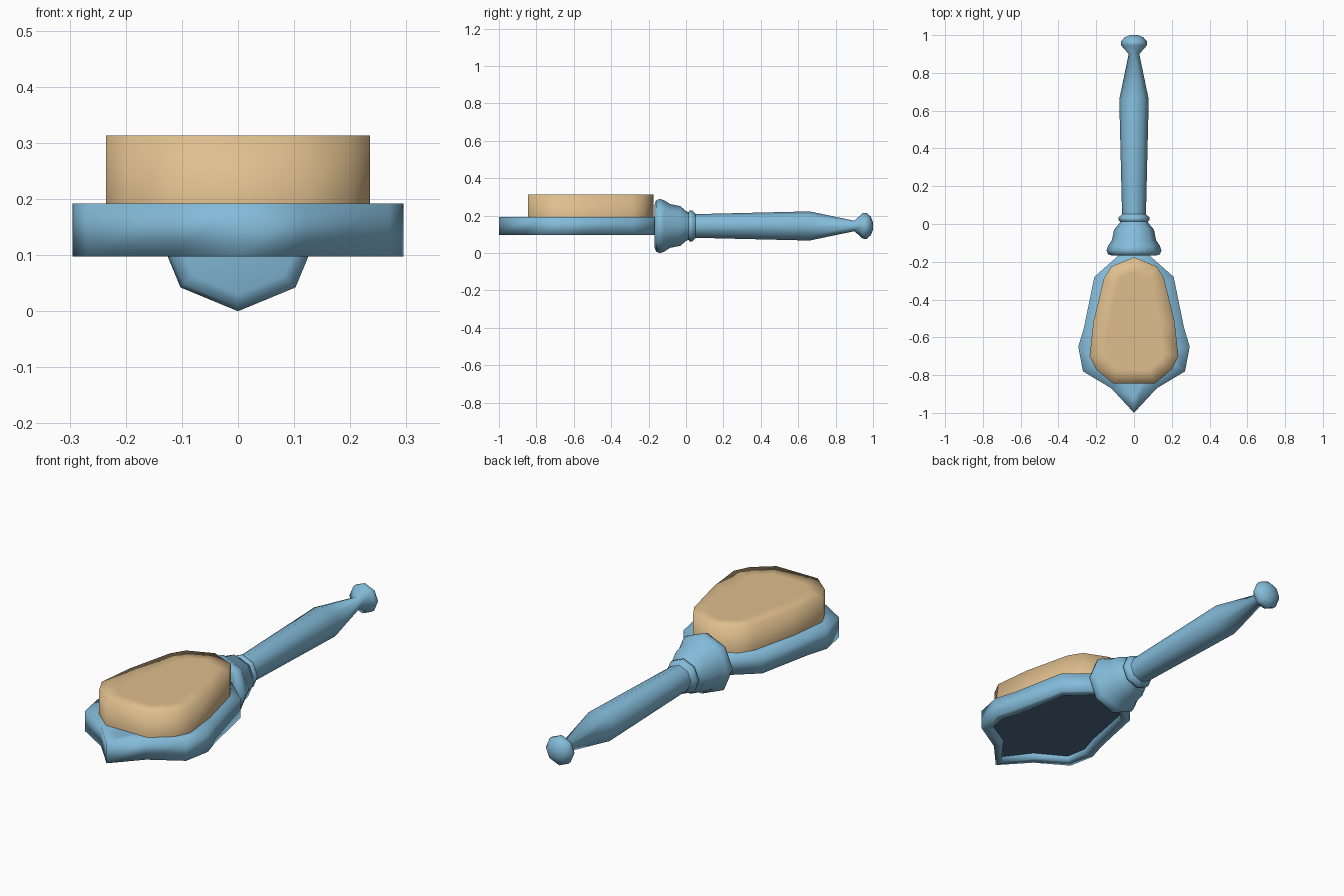
import bpy, bmesh
from math import pi, sin, cos

cube = bpy.data.objects.get("Cube")
if cube:
    bpy.data.objects.remove(cube, do_unlink=True)


def material(name, rgb):
    m = bpy.data.materials.new(name)
    m.use_nodes = True
    m.diffuse_color = (*rgb, 1)
    m.node_tree.nodes["Principled BSDF"].inputs["Base Color"].default_value = (*rgb, 1)
    return m


blue = material("light_blue", (0.23, 0.50, 0.70))
tan = material("tan", (0.74, 0.52, 0.27))
dark_blue = material("dark_blue", (0.073, 0.15, 0.24))


def finish(name, bm, *mats):
    for f in bm.faces:
        f.smooth = True
    mesh = bpy.data.meshes.new(name)
    bm.to_mesh(mesh)
    bm.free()
    for m in mats:
        mesh.materials.append(m)
    obj = bpy.data.objects.new(name, mesh)
    bpy.context.collection.objects.link(obj)


def slab(half, z0, z1):
    """Prism from the +x half of a symmetric outline."""
    outline = half + [(-x, y) for x, y in reversed(half) if x > 0]
    bm = bmesh.new()
    base = bm.faces.new([bm.verts.new((x, y, z0)) for x, y in outline])
    ext = bmesh.ops.extrude_face_region(bm, geom=[base], use_keep_orig=True)
    for v in ext["geom"]:
        if isinstance(v, bmesh.types.BMVert):
            v.co.z = z1
    bmesh.ops.recalc_face_normals(bm, faces=bm.faces)
    return bm


def cap(bm, direction):
    return max(bm.faces, key=lambda f: f.normal.z * direction * f.calc_area())


def lathe(name, profile, mat, closed=(), axis_z=0.145, sides=8):
    """Turn (y, radius) points around a lengthwise axis; closed lists the capped ends."""
    bm = bmesh.new()
    rings = []
    for y, r in profile:
        rings.append([bm.verts.new((r * cos(2 * pi * i / sides), y,
                                    axis_z + r * sin(2 * pi * i / sides)))
                      for i in range(sides)])
    for a, b in zip(rings, rings[1:]):
        for i in range(sides):
            j = (i + 1) % sides
            bm.faces.new((a[i], a[j], b[j], b[i]))
    for end in closed:
        bm.faces.new(rings[end])
    bmesh.ops.recalc_face_normals(bm, faces=bm.faces)
    finish(name, bm, mat)


# Brush head: pointed frame with a dark recessed back panel
head = slab([(0, -1), (0.12, -0.87), (0.27, -0.78), (0.295, -0.65),
             (0.265, -0.55), (0.21, -0.28), (0.08, -0.165), (0, -0.15)], 0.098, 0.192)
bmesh.ops.inset_region(head, faces=[cap(head, 1)], thickness=0.08)
back = cap(head, -1)
bmesh.ops.inset_region(head, faces=[back], thickness=0.042)
bmesh.ops.inset_region(head, faces=[back], thickness=0.004, depth=-0.025)
back.material_index = 1
# Separate the panel from its rim so that it shades flat
bmesh.ops.split(head, geom=[back])
finish("brush_head", head, blue, dark_blue)

# Bristle block, open where it meets the head
bristles = slab([(0.11, -0.845), (0.2, -0.77), (0.235, -0.7), (0.215, -0.52),
                 (0.16, -0.29), (0.12, -0.225), (0, -0.175)], 0.185, 0.313)
bmesh.ops.delete(bristles, geom=[cap(bristles, -1)], context="FACES_ONLY")
bmesh.ops.inset_region(bristles, faces=[cap(bristles, 1)], thickness=0.08)
finish("bristles", bristles, tan)

# Flared collar, ring and handle with end knob
lathe("collar", [(-0.168, 0.115), (-0.16, 0.137), (-0.14, 0.145), (-0.115, 0.137),
                 (-0.085, 0.117), (-0.03, 0.106), (0.0, 0.08), (0.02, 0.07)], blue, closed=[0])
lathe("collar_ring", [(0.01, 0.065), (0.018, 0.082), (0.035, 0.082), (0.055, 0.06)], blue)
lathe("handle", [(0.04, 0.063), (0.66, 0.078), (0.9, 0.028), (0.945, 0.068),
                 (0.965, 0.07), (0.988, 0.05), (1.0, 0.02)], blue, closed=[-1])
